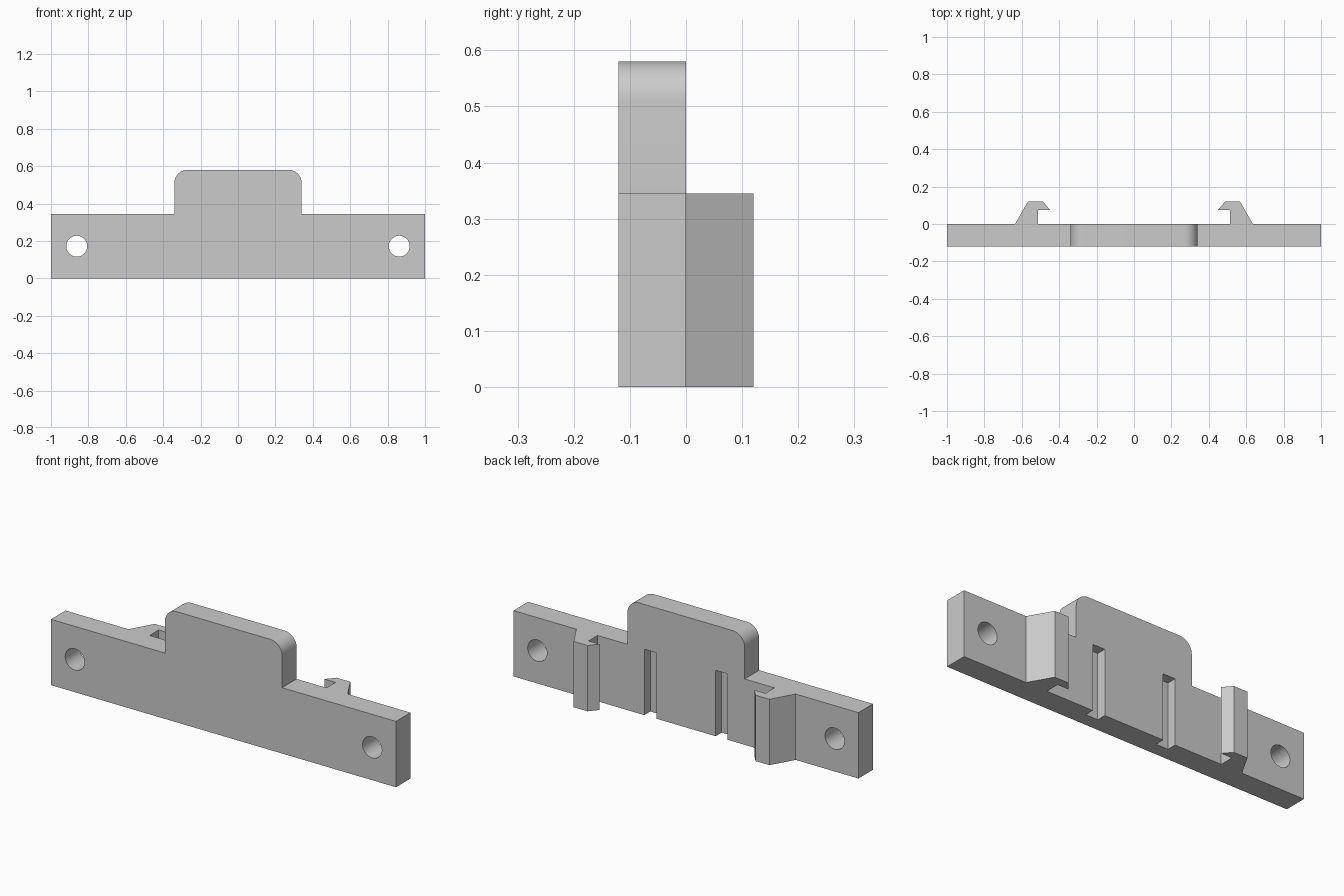
import bpy, bmesh, math
from mathutils import Vector

if "Cube" in bpy.data.objects:
    bpy.data.objects.remove(bpy.data.objects["Cube"], do_unlink=True)

THICK = 0.12        # plate thickness, and how far the hooks stand out
BAR_H = 0.345       # height of the long bar
TAB_W, TAB_H, TAB_R = 0.34, 0.58, 0.07

grey = bpy.data.materials.new("plain_grey")
grey.use_nodes = True
colour = (0.6, 0.6, 0.6, 1)
grey.diffuse_color = colour
grey.node_tree.nodes["Principled BSDF"].inputs["Base Color"].default_value = colour


def prism(name, outline, offset):
    """Extrude a closed outline of 3D points along an offset."""
    bm = bmesh.new()
    face = bm.faces.new([bm.verts.new(p) for p in outline])
    ext = bmesh.ops.extrude_face_region(bm, geom=[face], use_keep_orig=True)
    moved = [v for v in ext["geom"] if isinstance(v, bmesh.types.BMVert)]
    bmesh.ops.translate(bm, verts=moved, vec=Vector(offset))
    bmesh.ops.recalc_face_normals(bm, faces=bm.faces)
    mesh = bpy.data.meshes.new(name)
    bm.to_mesh(mesh)
    bm.free()
    mesh.materials.append(grey)
    obj = bpy.data.objects.new(name, mesh)
    bpy.context.collection.objects.link(obj)
    return obj


def activate(obj):
    bpy.ops.object.select_all(action='DESELECT')
    obj.select_set(True)
    bpy.context.view_layer.objects.active = obj


def cut(target, cutter):
    """Subtract the cutter, then discard it."""
    cutter.hide_render = True
    mod = target.modifiers.new("cut", 'BOOLEAN')
    mod.operation, mod.solver, mod.object = 'DIFFERENCE', 'EXACT', cutter
    activate(target)
    bpy.ops.object.modifier_apply(modifier=mod.name)
    bpy.data.objects.remove(cutter, do_unlink=True)


def arc(cx, cz, r, start, end, steps):
    angles = [math.radians(start + (end - start) * i / steps) for i in range(steps + 1)]
    return [(cx + r * math.cos(a), cz + r * math.sin(a)) for a in angles]


# Bar with a round-cornered tab rising from the middle
half = [(1, 0), (1, BAR_H), (TAB_W, BAR_H)]
half += arc(TAB_W - TAB_R, TAB_H - TAB_R, TAB_R, 0, 90, 12)
outline = half + [(-x, z) for x, z in reversed(half)]
plate = prism("mounting_plate", [(x, -THICK, z) for x, z in outline], (0, THICK, 0))

# Hook section in plan, root on the back of the plate
HOOK = [(0.636, -0.001), (0.636, 0), (0.567, THICK), (0.487, THICK), (0.449, 0.075),
        (0.513, 0.075), (0.513, -0.001)]

for side, label in ((1, "left"), (-1, "right")):
    # Screw hole through the end of the bar
    ring = arc(side * 0.862, 0.172, 0.056, 0, 360, 32)[:-1]
    cut(plate, prism("hole_cutter", [(x, -0.2, z) for x, z in ring], (0, 0.3, 0)))
    # Groove up the back, open at the bottom
    groove = [(side * x, y, -0.1) for x, y in
              ((0.172, -0.05), (0.242, -0.05), (0.242, 0.1), (0.172, 0.1))]
    cut(plate, prism("groove_cutter", groove, (0, 0, BAR_H + 0.1)))
    # Full-height snap hook
    prism(label + "_snap_hook", [(side * x, y, 0) for x, y in HOOK], (0, 0, BAR_H))

# Smooth the rounded corners and holes, keep the other edges sharp
activate(plate)
bpy.ops.object.shade_smooth_by_angle(angle=math.radians(30))
